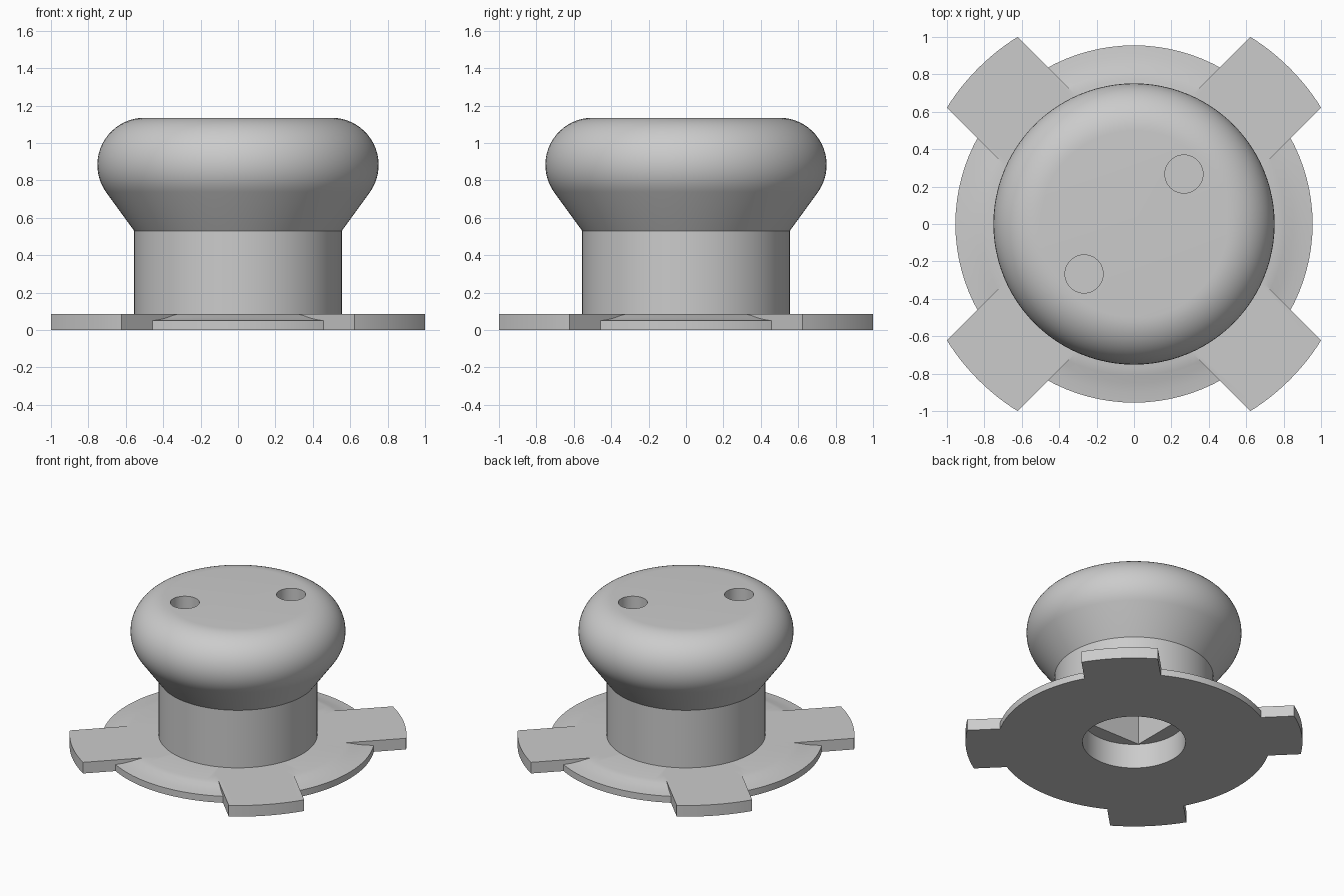
import bpy
import bmesh
from math import sin, cos, asin, pi, radians
from mathutils import Matrix

STEPS = 96

cube = bpy.data.objects.get("Cube")
if cube:
    bpy.data.objects.remove(cube, do_unlink=True)

grey = bpy.data.materials.new("plain grey")
grey.use_nodes = True
colour = (0.6, 0.6, 0.6, 1)
grey.diffuse_color = colour
grey.node_tree.nodes["Principled BSDF"].inputs["Base Color"].default_value = colour


def finish(name, bm):
    bmesh.ops.remove_doubles(bm, verts=bm.verts, dist=0.0001)
    bmesh.ops.recalc_face_normals(bm, faces=bm.faces)
    mesh = bpy.data.meshes.new(name)
    bm.to_mesh(mesh)
    bm.free()
    mesh.materials.append(grey)
    obj = bpy.data.objects.new(name, mesh)
    bpy.context.collection.objects.link(obj)
    return obj


def revolve(name, profile, closed):
    """Spin an (r, z) profile around the z axis."""
    bm = bmesh.new()
    verts = [bm.verts.new((r, 0, z)) for r, z in profile]
    pairs = list(zip(verts, verts[1:]))
    if closed:
        pairs.append((verts[-1], verts[0]))
    edges = [bm.edges.new(p) for p in pairs]
    bmesh.ops.spin(bm, geom=verts + edges, cent=(0, 0, 0), axis=(0, 0, 1),
                   angle=2 * pi, steps=STEPS, use_merge=True)
    return finish(name, bm)


def prism(name, outline, z0, z1, turn=0):
    """Extrude a flat outline from z0 to z1, turned about z."""
    bm = bmesh.new()
    face = bm.faces.new([bm.verts.new((x, y, z0)) for x, y in outline])
    out = bmesh.ops.extrude_face_region(bm, geom=[face], use_keep_orig=True)
    top = [v for v in out["geom"] if isinstance(v, bmesh.types.BMVert)]
    bmesh.ops.translate(bm, verts=top, vec=(0, 0, z1 - z0))
    bmesh.ops.rotate(bm, verts=bm.verts, cent=(0, 0, 0),
                     matrix=Matrix.Rotation(turn, 3, "Z"))
    return finish(name, bm)


def combine(target, tool, operation):
    """Apply a boolean and remove the helper."""
    mod = target.modifiers.new("boolean", "BOOLEAN")
    mod.operation = operation
    mod.solver = "EXACT"
    mod.object = tool
    bpy.context.view_layer.update()
    graph = bpy.context.evaluated_depsgraph_get()
    result = bpy.data.meshes.new_from_object(target.evaluated_get(graph))
    target.modifiers.clear()
    target.data = result
    bpy.data.objects.remove(tool, do_unlink=True)


# Flange: ring plate with a thinned outer rim
flange = revolve("flange", [
    (0.36, 0), (0.955, 0), (0.955, 0.05), (0.90, 0.056), (0.85, 0.066),
    (0.81, 0.077), (0.77, 0.086), (0.36, 0.086)], True)

# Four diagonal locking tabs with rounded ends
TAB_R, HALF = 1.178, 0.268
spread = asin(HALF / TAB_R)
arc = [(TAB_R * cos(a), TAB_R * sin(a))
       for a in (spread * (i / 6 - 1) for i in range(13))]
for i in range(4):
    tab = prism("locking_tab", [(0.6, -HALF)] + arc + [(0.6, HALF)],
                0, 0.086, radians(45 + 90 * i))
    combine(flange, tab, "UNION")

# Knob: straight neck, flared underside, rounded shoulder, flat top
shoulder = [(0.5 + 0.252 * cos(a), 0.883 + 0.252 * sin(a))
            for a in (radians(-35 + 125 * i / 20) for i in range(21))]
knob = revolve("knob", [(0, 0.19), (0.36, 0.19), (0.36, 0.086),
                        (0.555, 0.086), (0.555, 0.53)]
               + shoulder + [(0, 1.135)], False)

# Square socket above the round opening
S = 0.253
combine(knob, prism("socket_cutter", [(-S, -S), (S, -S), (S, S), (-S, S)],
                    0.15, 0.6), "DIFFERENCE")

# Two round pin holes in the top
for side in (-1, 1):
    ring = [(side * 0.267 + 0.102 * cos(a), side * 0.267 + 0.102 * sin(a))
            for a in (2 * pi * i / 48 for i in range(48))]
    combine(knob, prism("pin_hole_cutter", ring, 0.8, 1.3), "DIFFERENCE")

for obj in (flange, knob):
    bpy.ops.object.select_all(action="DESELECT")
    obj.select_set(True)
    bpy.context.view_layer.objects.active = obj
    bpy.ops.object.shade_smooth_by_angle(angle=radians(25))
